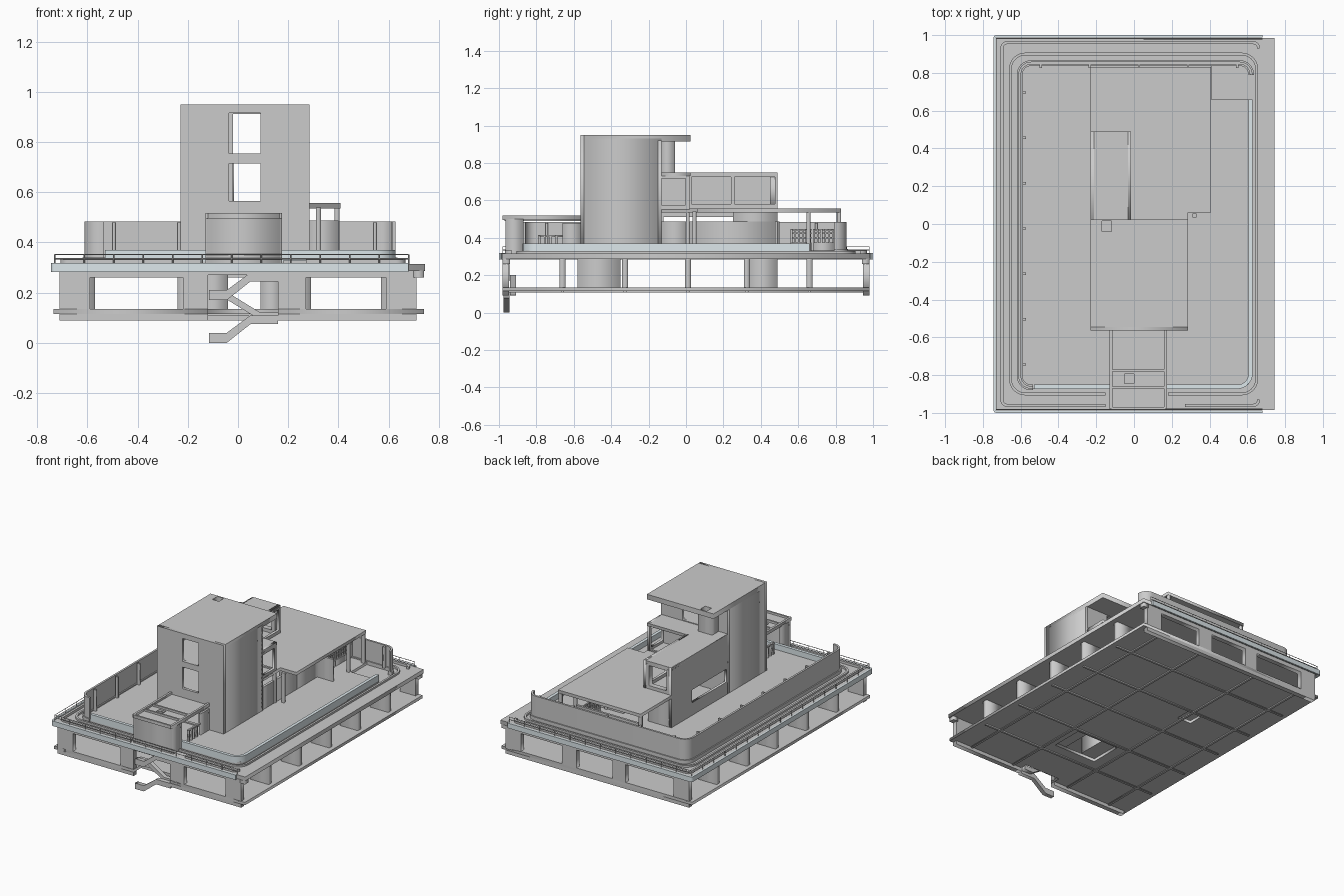
import bpy
from math import sin, cos, pi
from mathutils import Vector, Matrix

BLUE = bpy.data.materials.new("pale_blue")
BLUE.diffuse_color = (0.72, 0.80, 0.83, 1)
AXES = {  # plate (u, v) plane for each thickness axis
    'z': Matrix.Identity(3),
    'y': Matrix(((1, 0, 0), (0, 0, -1), (0, 1, 0))),
    'x': Matrix(((0, 0, 1), (1, 0, 0), (0, 1, 0))),
}


def finish(name, curve, matrix, mat=None):
    tmp = bpy.data.objects.new("tmp", curve)
    bpy.context.collection.objects.link(tmp)
    dg = bpy.context.evaluated_depsgraph_get()
    mesh = bpy.data.meshes.new_from_object(tmp.evaluated_get(dg))
    bpy.data.objects.remove(tmp)
    mesh.transform(matrix)
    ob = bpy.data.objects.new(name, mesh)
    bpy.context.collection.objects.link(ob)
    if mat:
        mesh.materials.clear()
        mesh.materials.append(mat)
    return ob


def add_spline(cu, pts, cyclic=True):
    s = cu.splines.new('POLY')
    s.points.add(len(pts) - 1)
    for p, co in zip(s.points, pts):
        p.co = (co[0], co[1], co[2] if len(co) > 2 else 0, 1)
    s.use_cyclic_u = cyclic


def rect(u0, u1, v0, v1):
    return [(u0, v0), (u1, v0), (u1, v1), (u0, v1)]


def plate(name, axis, a, b, outer, holes=(), mat=None):
    """Flat outline with rectangular holes, thick from a to b along axis."""
    cu = bpy.data.curves.new(name, 'CURVE')
    cu.dimensions, cu.fill_mode, cu.extrude = '2D', 'BOTH', (b - a) / 2
    add_spline(cu, outer)
    for h in holes:
        add_spline(cu, rect(*h))
    m = AXES[axis]
    sign = -1 if axis == 'y' else 1
    off = m @ Vector((0, 0, sign * (a + b) / 2))
    return finish(name, cu, Matrix.Translation(off) @ m.to_4x4(), mat)


def box(name, x0, x1, y0, y1, z0, z1, mat=None):
    return plate(name, 'z', z0, z1, rect(x0, x1, y0, y1), (), mat)


def rounded(pts, r, n=8, closed=False):
    out = []
    for i, p in enumerate(pts):
        p = Vector(p)
        if not closed and i in (0, len(pts) - 1):
            out.append(p)
            continue
        d1 = (Vector(pts[i - 1]) - p).normalized()
        d2 = (Vector(pts[(i + 1) % len(pts)]) - p).normalized()
        c = p + r * (d1 + d2)
        out += [c - r * (d2 * cos(k * pi / 2 / n) + d1 * sin(k * pi / 2 / n)) for k in range(n + 1)]
    return out


def band(name, pts, r, w, z0, z1, mat=None):
    """Upright strip of width w following a rounded path."""
    p = rounded(pts, r)
    left, right = [], []
    for i, q in enumerate(p):
        t = (p[min(i + 1, len(p) - 1)] - p[max(i - 1, 0)]).normalized()
        n = Vector((-t.y, t.x)) * w / 2
        left.append(q + n)
        right.append(q - n)
    ob = plate(name, 'z', z0, z1, left + right[::-1], (), mat)
    bpy.ops.object.select_all(action='DESELECT')
    ob.select_set(True)
    bpy.context.view_layer.objects.active = ob
    bpy.ops.object.shade_smooth_by_angle()
    return ob


def wire(name, pts, r=0.0022):
    cu = bpy.data.curves.new(name, 'CURVE')
    cu.dimensions, cu.bevel_depth, cu.bevel_resolution = '3D', r, 0
    add_spline(cu, pts, False)
    finish(name, cu, Matrix.Identity(4))


# basement: lower slab with stair notch and two shafts, upper slab
plate("lower_slab", 'z', 0.115, 0.135,
      [(-0.735, -0.98), (-0.12, -0.98), (-0.12, -0.9), (0.16, -0.9), (0.16, -0.98),
       (0.74, -0.98), (0.74, 0.98), (-0.735, 0.98)],
      [(-0.15, 0.18, -0.58, -0.35), (-0.31, -0.2, 0.2, 0.32)])
box("upper_slab", -0.74, 0.745, -0.985, 0.985, 0.288, 0.315)
box("right_edge_beam", 0.71, 0.745, -0.97, 0.97, 0.287, 0.305)
for s in (-1, 1):
    box("slab_end_lip", 0.70, 0.74, s * 0.96 - 0.02, s * 0.96 + 0.02, 0.26, 0.288)

# portal frames across the basement
HOLES = [(-0.59, -0.22, 0.132, 0.26), (0.27, 0.59, 0.132, 0.26)]
for s, y in (("front", -0.963), ("back", 0.963)):
    if s == "front":
        out = [(-0.71, 0.09), (-0.12, 0.09), (-0.12, 0.27), (0.16, 0.27), (0.16, 0.09),
               (0.71, 0.09), (0.71, 0.29), (-0.71, 0.29)]
        plate("front_frame", 'y', y - 0.017, y + 0.017, out, HOLES)
    else:
        plate("back_frame", 'y', y - 0.017, y + 0.017, rect(-0.71, 0.71, 0.09, 0.29),
              HOLES + [(-0.12, 0.16, 0.132, 0.26)])
for y in (-0.66, -0.325, 0.01, 0.325, 0.66):
    for x0, x1 in ((-0.71, -0.57), (-0.24, -0.18), (0.2, 0.29), (0.57, 0.71)):
        box("basement_fin", x0, x1, y - 0.016, y + 0.016, 0.13, 0.29)
    box("bottom_rib", -0.7, 0.7, y - 0.008, y + 0.008, 0.108, 0.116)
for x in (-0.58, -0.23, 0.23, 0.58):
    box("long_rib", x - 0.008, x + 0.008, -0.95, 0.95, 0.108, 0.116)
for x0, x1 in ((-0.15, -0.04), (0.09, 0.18)):
    box("front_core", x0, x1, -0.58, -0.35, 0.135, 0.29)
box("rear_core", -0.24, -0.05, 0.33, 0.49, 0.13, 0.29)

# zigzag entrance stair
FLIGHT = [(-0.115, 0), (-0.045, 0), (0.05, 0.075), (0.16, 0.075), (0.16, 0.11), (0.05, 0.11),
          (-0.045, 0.04), (-0.115, 0.04)]
plate("stair_lower", 'y', -0.975, -0.945, FLIGHT)
plate("stair_upper", 'y', -0.975, -0.945, [(x, z + 0.17) for x, z in FLIGHT])
plate("stair_return", 'y', -0.94, -0.91,
      [(0.16, 0.09), (0.09, 0.09), (-0.04, 0.17), (-0.115, 0.17), (-0.115, 0.2), (-0.04, 0.2), (0.09, 0.12), (0.16, 0.12)])

# terrace edge: blue fascia, wire rail, curbs, raised deck
band("edge_fascia", [(0.68, -0.994), (-0.739, -0.994), (-0.739, 0.994), (0.68, 0.994)], 0.012, 0.012, 0.283, 0.318, BLUE)
RAIL = [(0.68, -0.98), (-0.73, -0.98), (-0.73, 0.98), (0.68, 0.98)]
for z in (0.335, 0.352):
    wire("rail_wire", [(x, y, z) for x, y in RAIL])
for a, b, n in zip(RAIL, RAIL[1:], (12, 16, 12)):
    for k in range(n + 1):
        p = Vector(a).lerp(Vector(b), k / n)
        wire("rail_post", [(p.x, p.y, 0.31), (p.x, p.y, 0.353)])
band("outer_curb", [(-0.15, -0.96), (-0.70, -0.96), (-0.70, 0.96), (0.66, 0.96), (0.66, 0.93)], 0.03, 0.016, 0.31, 0.332)
band("outer_curb_right", [(0.27, -0.96), (0.66, -0.96), (0.66, -0.93)], 0.03, 0.016, 0.31, 0.332)
band("inner_curb", [(-0.15, -0.90), (-0.655, -0.90), (-0.655, 0.90), (0.65, 0.90), (0.65, -0.90), (0.18, -0.90)],
     0.08, 0.014, 0.31, 0.328)
deck = rounded([(-0.61, -0.87), (0.625, -0.87), (0.625, 0.66), (0.41, 0.66), (0.41, 0.85), (-0.61, 0.85)], 0.0, 1, True)
deck = (rounded([(0, -0.87), (0.625, -0.87), (0.625, 0.66)], 0.07) + [(0.41, 0.66), (0.41, 0.85)]
        + rounded([(0.4, 0.85), (-0.61, 0.85), (-0.61, -0.87), (-0.01, -0.87)], 0.07))
plate("raised_deck", 'z', 0.312, 0.332, deck)
band("low_parapet", [(-0.53, -0.862), (0.617, -0.862), (0.617, 0.66)], 0.07, 0.022, 0.325, 0.37, BLUE)

# tall curved screen wall on left and back
WALL = [(-0.535, -0.865), (-0.605, -0.865), (-0.605, 0.852), (0.62, 0.852), (0.62, 0.79)]
band("screen_wall", WALL, 0.06, 0.014, 0.335, 0.483)
band("screen_base", WALL, 0.06, 0.03, 0.312, 0.34)
for i in range(7):
    box("screen_post", -0.59, -0.572, -0.75 + i * 0.24, -0.738 + i * 0.24, 0.33, 0.48)
for i in range(5):
    box("screen_post", -0.5 + i * 0.26, -0.488 + i * 0.26, 0.826, 0.846, 0.33, 0.48)

# tower shell
FH = [(-0.035, 0.09, 0.34, 0.50), (-0.035, 0.09, 0.565, 0.715), (-0.035, 0.09, 0.755, 0.915)]
plate("tower_front", 'y', -0.565, -0.545, rect(-0.23, 0.285, 0.32, 0.95), FH)
plate("tower_back", 'y', -0.15, -0.132, rect(-0.23, 0.285, 0.32, 0.92),
      [(-0.02, 0.12, 0.34, 0.53), (-0.02, 0.12, 0.565, 0.72), (-0.02, 0.12, 0.755, 0.912)])
for x in (-0.23, 0.265):
    box("tower_side", x, x + 0.02, -0.546, -0.132, 0.32, 0.93)
plate("tower_roof", 'z', 0.915, 0.95, rect(-0.23, 0.285, -0.546, 0.025), [(-0.17, -0.12, -0.04, 0.015)])
box("rooftop_stair_block", -0.16, -0.05, -0.135, -0.06, 0.74, 0.92)
for z in (0.535, 0.73):
    box("tower_floor", -0.22, 0.28, -0.55, -0.14, z, z + 0.022)

# middle floor: long wing, linking bay and its roof
plate("wing_left_wall", 'x', -0.23, -0.212, rect(-0.133, 0.49, 0.32, 0.75), [(-0.12, 0.26, 0.42, 0.51)])
plate("wing_right_wall", 'x', -0.033, -0.015, rect(0.02, 0.49, 0.55, 0.75), [(0.03, 0.24, 0.58, 0.725), (0.26, 0.475, 0.58, 0.725)])
plate("wing_end_wall", 'y', 0.45, 0.488, rect(-0.213, -0.03, 0.55, 0.74), [(-0.19, -0.055, 0.58, 0.72)])
plate("wing_roof", 'z', 0.73, 0.75,
      [(-0.23, -0.133), (0.285, -0.133), (0.285, 0.025), (-0.015, 0.025), (-0.015, 0.49), (-0.23, 0.49)])
plate("bay_right_wall", 'x', 0.267, 0.285, rect(-0.135, 0.02, 0.55, 0.75), [(-0.13, -0.003, 0.575, 0.718)])
box("bay_parapet", -0.015, 0.27, 0.005, 0.02, 0.55, 0.566)

# ground floor pavilion
plate("pavilion_roof", 'z', 0.535, 0.557,
      [(-0.23, -0.133), (0.285, -0.133), (0.285, 0.06), (0.408, 0.06), (0.408, 0.83), (-0.23, 0.83)])
box("pavilion_right_wall", 0.262, 0.28, 0.02, 0.50, 0.33, 0.487)
box("pavilion_wall_front", 0.262, 0.28, -0.133, 0.02, 0.33, 0.487)
box("pavilion_core", -0.215, -0.05, 0.27, 0.49, 0.33, 0.54)
box("pavilion_core_right", 0.14, 0.28, 0.25, 0.49, 0.33, 0.54)
box("pavilion_cross_wall", 0.27, 0.40, 0.475, 0.49, 0.33, 0.487)
box("pavilion_rear_wall", -0.22, 0.28, 0.80, 0.815, 0.33, 0.48)
for x, y in ((0.32, 0.045), (0.395, 0.655), (0.395, 0.82), (-0.22, 0.815), (0.275, 0.01)):
    box("pavilion_column", x - 0.01, x + 0.01, y - 0.01, y + 0.01, 0.32, 0.54)
for y0 in (0.56, 0.68):
    box("grille_sill", 0.265, 0.285, y0, y0 + 0.11, 0.33, 0.375)
    for k in range(6):
        box("grille_bar", 0.27, 0.28, y0 + k * 0.02, y0 + k * 0.02 + 0.009, 0.37, 0.445)
    for z in (0.395, 0.42, 0.44):
        box("grille_rail", 0.27, 0.28, y0, y0 + 0.11, z, z + 0.008)

# entrance porch
box("porch_front_wall", -0.125, 0.17, -0.965, -0.95, 0.315, 0.495)
for x in (-0.13, 0.16):
    box("porch_side_wall", x, x + 0.015, -0.965, -0.87, 0.315, 0.50)
    box("porch_roof_beam", x, x + 0.015, -0.98, -0.56, 0.495, 0.518)
    box("porch_rear_pier", x, x + 0.015, -0.66, -0.56, 0.32, 0.48)
    for k in range(4):
        box("porch_grille_bar", x, x + 0.012, -0.79 + k * 0.03, -0.778 + k * 0.03, 0.33, 0.41)
    box("porch_grille_rail", x, x + 0.012, -0.79, -0.66, 0.405, 0.415)
plate("porch_roof_panel", 'z', 0.490, 0.503, rect(-0.12, 0.165, -0.97, -0.56), [(-0.05, 0.0, -0.845, -0.795)])
for y in (-0.975, -0.865, -0.775):
    box("porch_cross_beam", -0.12, 0.165, y - 0.006, y + 0.006, 0.495, 0.517)
